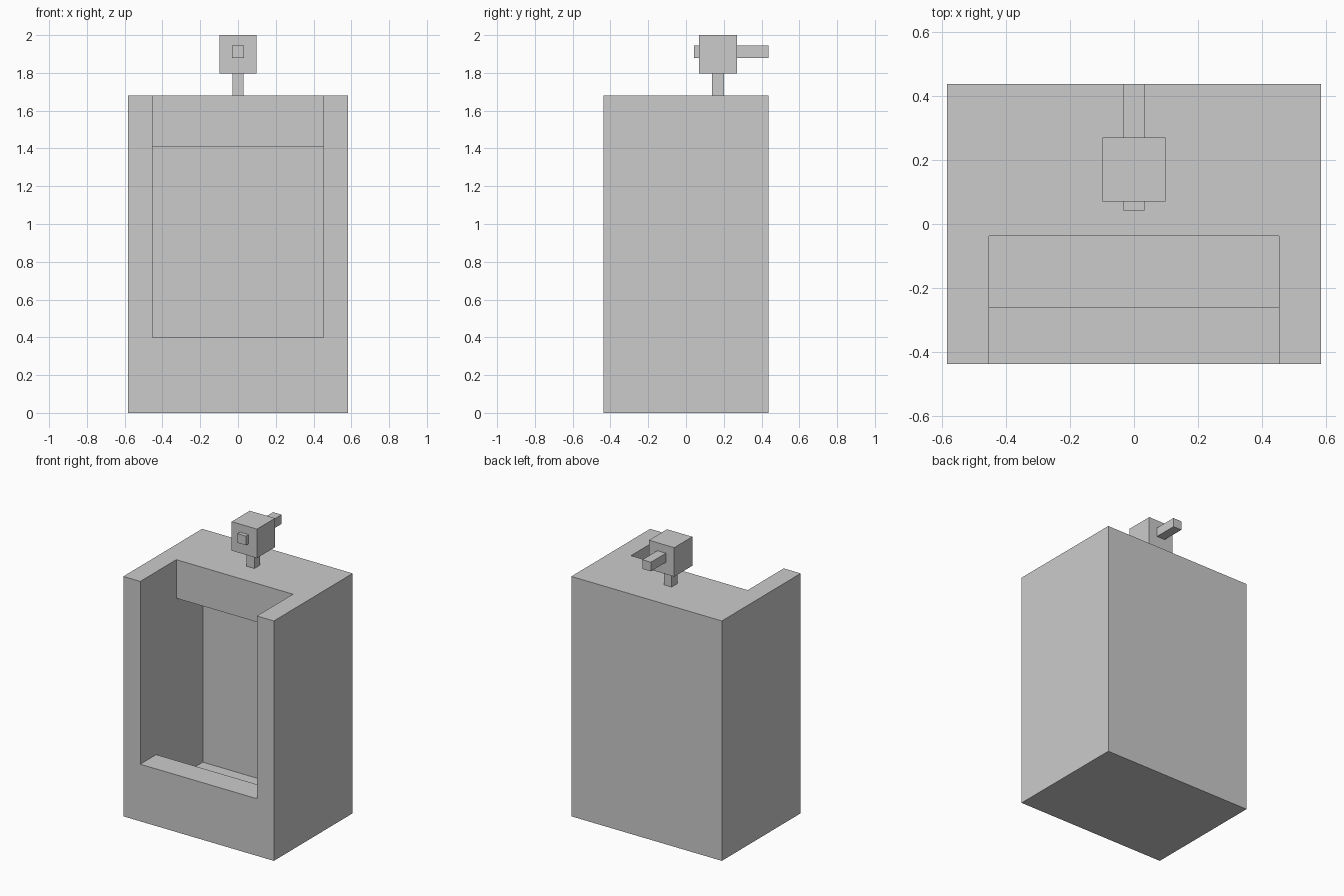
import bpy, bmesh

if "Cube" in bpy.data.objects:
    bpy.data.objects.remove(bpy.data.objects["Cube"])


def make_object(name, bm):
    bmesh.ops.recalc_face_normals(bm, faces=bm.faces)
    mesh = bpy.data.meshes.new(name)
    bm.to_mesh(mesh)
    bm.free()
    obj = bpy.data.objects.new(name, mesh)
    bpy.context.collection.objects.link(obj)
    return obj


def extrude_yz(name, half_x, profile):
    """Side profile of (y, z) points extruded symmetrically along x."""
    bm = bmesh.new()
    face = bm.faces.new([bm.verts.new((-half_x, y, z)) for y, z in profile])
    new = bmesh.ops.extrude_face_region(bm, geom=[face])["geom"]
    verts = [v for v in new if isinstance(v, bmesh.types.BMVert)]
    bmesh.ops.translate(bm, verts=verts, vec=(2 * half_x, 0, 0))
    return make_object(name, bm)


def box(name, half_x, y0, y1, z0, z1):
    return extrude_yz(name, half_x, [(y0, z0), (y1, z0), (y1, z1), (y0, z1)])


# Ceramic body
body = box("urinal_body", 0.583, -0.436, 0.436, 0.0, 1.68)

# Bowl: front lip, sunken basin, back wall and overhanging upper panel
cutter = extrude_yz("bowl_cutter", 0.452, [
    (-0.6, 0.40), (-0.26, 0.40), (-0.26, 0.15), (0.256, 0.15),
    (0.256, 1.41), (-0.037, 1.41), (-0.037, 1.9), (-0.6, 1.9)])
cutter.hide_render = True
cut = body.modifiers.new("bowl", 'BOOLEAN')
cut.operation = 'DIFFERENCE'
cut.solver = 'EXACT'
cut.object = cutter
bpy.context.view_layer.objects.active = body
body.select_set(True)
bpy.ops.object.modifier_apply(modifier=cut.name)
bpy.data.objects.remove(cutter)

# Flush valve on top: stem, sensor housing, button and rear pipe
box("valve_stem", 0.03, 0.138, 0.202, 1.68, 1.797)
box("valve_housing", 0.098, 0.07, 0.27, 1.797, 2.0)
box("flush_button", 0.033, 0.042, 0.07, 1.88, 1.944)
box("wall_pipe", 0.033, 0.27, 0.436, 1.88, 1.944)
